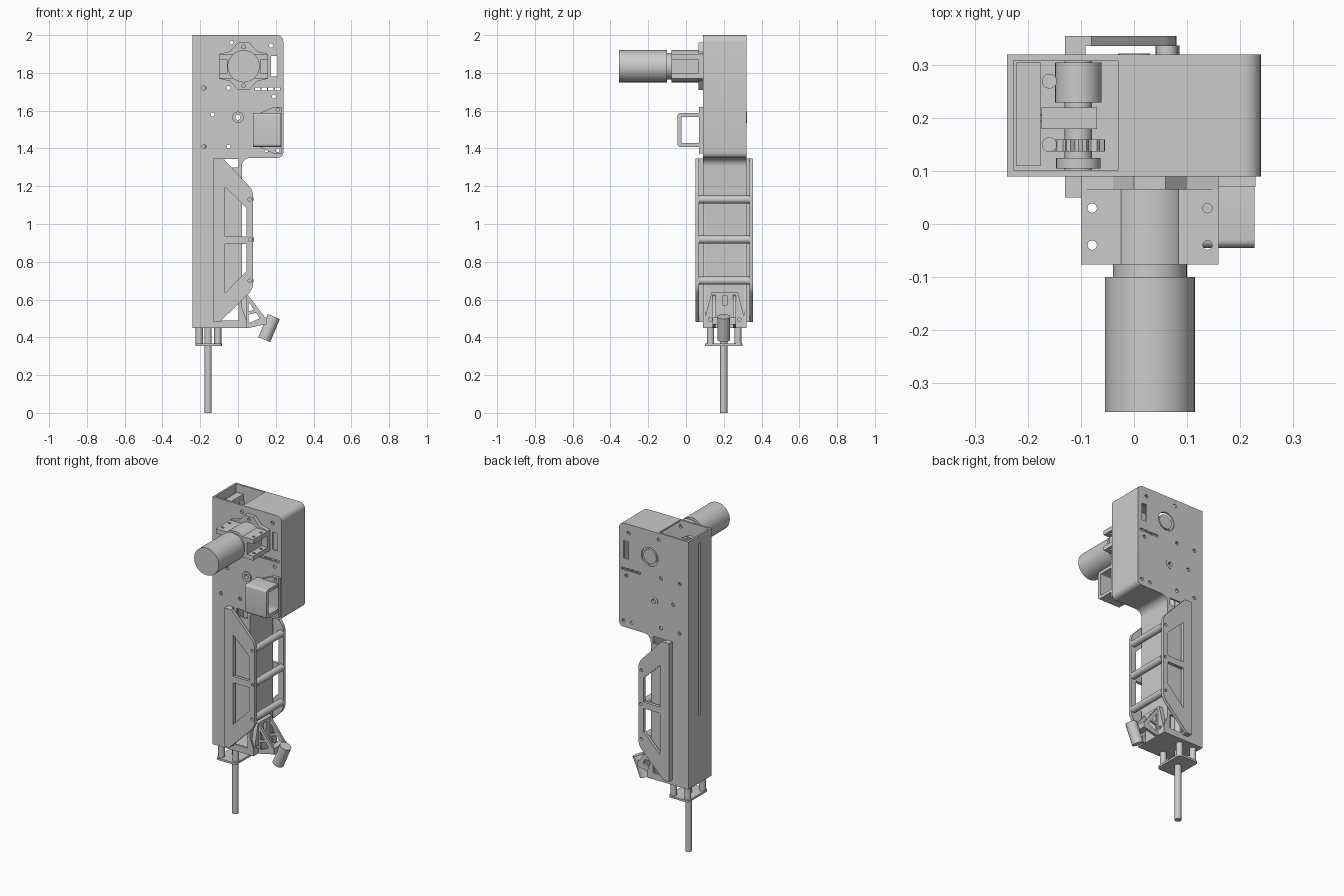
import bpy, bmesh, math
from mathutils import Vector, Matrix

if "Cube" in bpy.data.objects:
    bpy.data.objects.remove(bpy.data.objects["Cube"])

# map of profile axes (u, v, extrude) to world axes
AXES = {'y': ((1, 0, 0), (0, 0, 1), (0, 1, 0)),
        'x': ((0, 1, 0), (0, 0, 1), (1, 0, 0)),
        'z': ((1, 0, 0), (0, 1, 0), (0, 0, 1))}


def finish(name, bm):
    bmesh.ops.remove_doubles(bm, verts=bm.verts, dist=1e-5)
    bmesh.ops.recalc_face_normals(bm, faces=bm.faces)
    me = bpy.data.meshes.new(name)
    bm.to_mesh(me)
    bm.free()
    ob = bpy.data.objects.new(name, me)
    bpy.context.collection.objects.link(ob)
    return ob


def rnd(pts, closed=True):
    """Round every corner given as (u, v, radius)."""
    out, n = [], len(pts)
    for i, p in enumerate(pts):
        v = Vector(p[:2])
        if len(p) < 3 or (not closed and i in (0, n - 1)):
            out.append(v)
            continue
        d1 = (Vector(pts[i - 1][:2]) - v).normalized()
        d2 = (Vector(pts[(i + 1) % n][:2]) - v).normalized()
        for k in range(7):
            a = k * math.pi / 12
            out.append(v + p[2] * (d1 * (1 - math.sin(a)) + d2 * (1 - math.cos(a))))
    return out


def circ(u, v, r, n=16):
    return [(u + r * math.cos(2 * math.pi * k / n), v + r * math.sin(2 * math.pi * k / n)) for k in range(n)]


def rect(u0, u1, v0, v1):
    return [(u0, v0), (u1, v0), (u1, v1), (u0, v1)]


def slab(name, axis, a, b, outline, holes=()):
    """Extrude a flat profile with holes from a to b along an axis."""
    cu = bpy.data.curves.new(name, 'CURVE')
    cu.dimensions, cu.fill_mode, cu.extrude = '2D', 'BOTH', (b - a) / 2
    for loop in [outline, *holes]:
        sp = cu.splines.new('POLY')
        sp.points.add(len(loop) - 1)
        for pt, p in zip(sp.points, loop):
            pt.co = (p[0], p[1], 0, 1)
        sp.use_cyclic_u = True
    tmp = bpy.data.objects.new(name, cu)
    bpy.context.collection.objects.link(tmp)
    me = bpy.data.meshes.new_from_object(tmp.evaluated_get(bpy.context.evaluated_depsgraph_get()))
    bpy.data.objects.remove(tmp)
    bpy.data.curves.remove(cu)
    bm = bmesh.new()
    bm.from_mesh(me)
    bpy.data.meshes.remove(me)
    U, V, N = (Vector(c) for c in AXES[axis])
    for vert in bm.verts:
        vert.co = U * vert.co.x + V * vert.co.y + N * (vert.co.z + (a + b) / 2)
    return finish(name, bm)


def box(name, x0, x1, y0, y1, z0, z1):
    return slab(name, 'z', z0, z1, rect(x0, x1, y0, y1))


def cyl(name, p0, p1, r, n=32):
    p0, p1 = Vector(p0), Vector(p1)
    d = p1 - p0
    m = Matrix.Translation((p0 + p1) / 2) @ d.to_track_quat('Z', 'Y').to_matrix().to_4x4()
    bm = bmesh.new()
    bmesh.ops.create_cone(bm, cap_ends=True, segments=n, radius1=r, radius2=r, depth=d.length, matrix=m)
    return finish(name, bm)


def ycyl(name, x, z, y0, y1, r, n=32):
    return cyl(name, (x, y0, z), (x, y1, z), r, n)


# side plates with bolt holes, slots and windows
edge = [(.02, 1.35, .045), (.24, 1.35, .03), (.24, 2, .035)]
outline = rnd([(-.24, .45), (.045, .45), (.045, .49), (.02, .56), *edge, (-.24, 2)])
bolts = [(-.18, 1.72), (-.18, 1.41), (-.135, 1.58), (-.05, 1.72), (-.05, 1.41), (-.035, 1.96),
         (.175, 1.945), (.19, 1.675), (.15, 1.39), (.21, 1.39)]
holes = [circ(x, z, .011, 12) for x, z in bolts]
holes += [rect(.175, .21, 1.78, 1.89), rect(-.075, .003, 1.3, 1.345), rect(-.085, .003, .49, .58),
          circ(0, 1.565, .018)]
holes += [rect(x, x + .028, 1.707, 1.722) for x in (.09, .125, .16, .195)]
slab('front_plate', 'y', .09, .102, outline, holes)
slab('back_plate', 'y', .308, .32, outline, holes + [circ(.028, 1.835, .058, 32)])

# folded cover running over the top, right side and down the column
path = rnd([(.02, .465), *edge, (-.03, 2)], closed=False)
inner = []
for i, p in enumerate(path):
    t = (path[min(i + 1, len(path) - 1)] - path[max(i - 1, 0)]).normalized()
    inner.append(p + .011 * Vector((-t.y, t.x)))
slab('folded_cover', 'y', .102, .308, path + inner[::-1])

# left wall with long slot, floor, inner guide
slab('left_wall', 'x', -.24, -.228, rect(.102, .308, .465, 2), [rect(.198, .212, .87, 1.95)])
box('floor', -.24, .045, .102, .308, .45, .465)
box('inner_guide', -.222, -.177, .11, .305, .47, 1.95)

# drive parts inside the open top
zi = 1.88
ycyl('drive_roller', -.105, zi, .23, .305, .044)
ycyl('drive_shaft', -.105, zi, .102, .308, .026)
box('drive_block', -.175, -.07, .18, .22, zi - .06, zi + .04)
ycyl('drive_collar', -.105, zi, .105, .125, .042)
gear = [(-.105 + r * math.cos(k * math.pi / 20), zi + r * math.sin(k * math.pi / 20))
        for k, r in enumerate([.05, .05, .041, .041] * 10)]
slab('drive_gear', 'y', .137, .16, gear)
cyl('guide_post', (-.16, .15, 1.4), (-.16, .15, 1.92), .014)
cyl('guide_post_back', (-.16, .27, 1.4), (-.16, .27, 1.92), .014)

# motor, neck, housing and mount
mx, mz = .03, 1.835
ycyl('motor', mx, mz, -.355, -.1, .085, 48)
ycyl('motor_neck', mx, mz, -.1, -.077, .07, 48)
ycyl('motor_housing', mx, mz, -.077, .066, .085, 48)
half = [(0, 1.96), (-.04, 1.915), (-.1, 1.9)]
half += [(x, 2 * mz - z) for x, z in half[::-1]]
mount = half + [(2 * mx - x, z) for x, z in half[::-1]]
slab('motor_mount', 'y', .065, .09, mount,
     [circ(mx, 1.938, .01, 12), circ(mx, 2 * mz - 1.938, .01, 12)])
for side, s in (('left', -1), ('right', 1)):
    ear = rect(*sorted((mx + s * .05, mx + s * .13)), -.077, .066)
    eyes = [circ(mx + s * .109, y, .009, 12) for y in (.03, -.04)]
    for z in (1.77, 1.872):
        slab(f'{side}_motor_ear', 'z', z, z + .028, ear, eyes)
    box(f'{side}_ear_web', *sorted((mx + s * .06, mx + s * .088)), -.077, .066, 1.78, 1.89)
ycyl('motor_shaft', mx, mz, .066, .3, .03)
ycyl('shaft_hub', mx, mz, .25, .315, .045)

# bushing through the plates
for y0, y1 in ((.082, .106), (.304, .322)):
    slab('bushing', 'y', y0, y1, circ(0, 1.565, .03, 24), [circ(0, 1.565, .014)])

# square tube bracket on the front
loop = [rnd([(u, v, r) for u, v in rect(-.045 + t, .09 - t, 1.408 + t, 1.587 - t)])
        for t, r in ((0, .015), (.02, .005))]
slab('tube_bracket', 'x', .08, .228, loop[0], loop[1:])
tab = [(.11, 1.41), (.19, 1.372), (.23, 1.372), (.23, 1.62), (.19, 1.62), (.11, 1.585)]
slab('tube_bracket_tabs', 'y', .07, .09, tab, [circ(.21, 1.39, .01, 12), circ(.21, 1.605, .009, 12)])

# handle guard: two windowed side frames, spacers and rungs
frame = rnd([(-.13, .482), (-.095, .482), (.08, .655, .03), (.08, 1.178, .03), (-.08, 1.348), (-.13, 1.348)])
rungs = [(.062, 1.13), (.065, .918), (.062, .7)]
windows = [[(-.068, .935), (.045, .935), (.045, 1.085), (-.068, 1.195)],
           [(-.068, .635), (.045, .75), (.045, .895), (-.068, .895)]]
for side, y0, y1, s0, s1 in (('front', .05, .07, .07, .09), ('back', .336, .355, .32, .336)):
    slab(f'{side}_guard_frame', 'y', y0, y1, frame, windows + [circ(x, z, .009, 12) for x, z in rungs])
    box(f'{side}_guard_spacer', -.13, -.092, s0, s1, .482, 1.348)
for x, z in rungs:
    ycyl('guard_rung', x, z, .069, .337, .021, 24)

# tilted nozzle on a truss bracket
slab('nozzle_base', 'x', .02, .045, [(.1, .45), (.31, .45), (.31, .5), (.275, .638), (.135, .638), (.1, .5)],
     [circ(.128, .495, .01, 12), circ(.282, .495, .01, 12), rect(.192, .218, .57, .62)])
truss = [(.04, .625), (.056, .62), (.14, .51), (.15, .47), (.125, .465), (.06, .45), (.04, .45)]
cuts = [[(.055, .59), (.085, .545), (.055, .535)], [(.055, .52), (.095, .53), (.115, .5), (.055, .475)]]
for y in (.14, .25):
    slab('nozzle_truss', 'y', y, y + .015, truss, cuts)
box('nozzle_clamp', .11, .15, .14, .265, .468, .505)
cyl('nozzle', (.19, .2, .51), (.139, .2, .388), .034)

# bottom standoffs, carrier plate and rod
slab('carrier_plate', 'z', .355, .367, rnd([(u, v, .02) for u, v in rect(-.225, -.085, .1, .3)]))
for x in (-.205, -.107):
    for y in (.13, .275):
        cyl('standoff', (x, y, .36), (x, y, .455), .019, 20)
cyl('rod', (-.158, .2, 0), (-.158, .2, 1.3), .019, 24)

# smooth the round parts, keep hard edges
bpy.ops.object.select_all(action='SELECT')
bpy.context.view_layer.objects.active = bpy.context.selected_objects[0]
bpy.ops.object.shade_smooth_by_angle(angle=math.radians(30))
